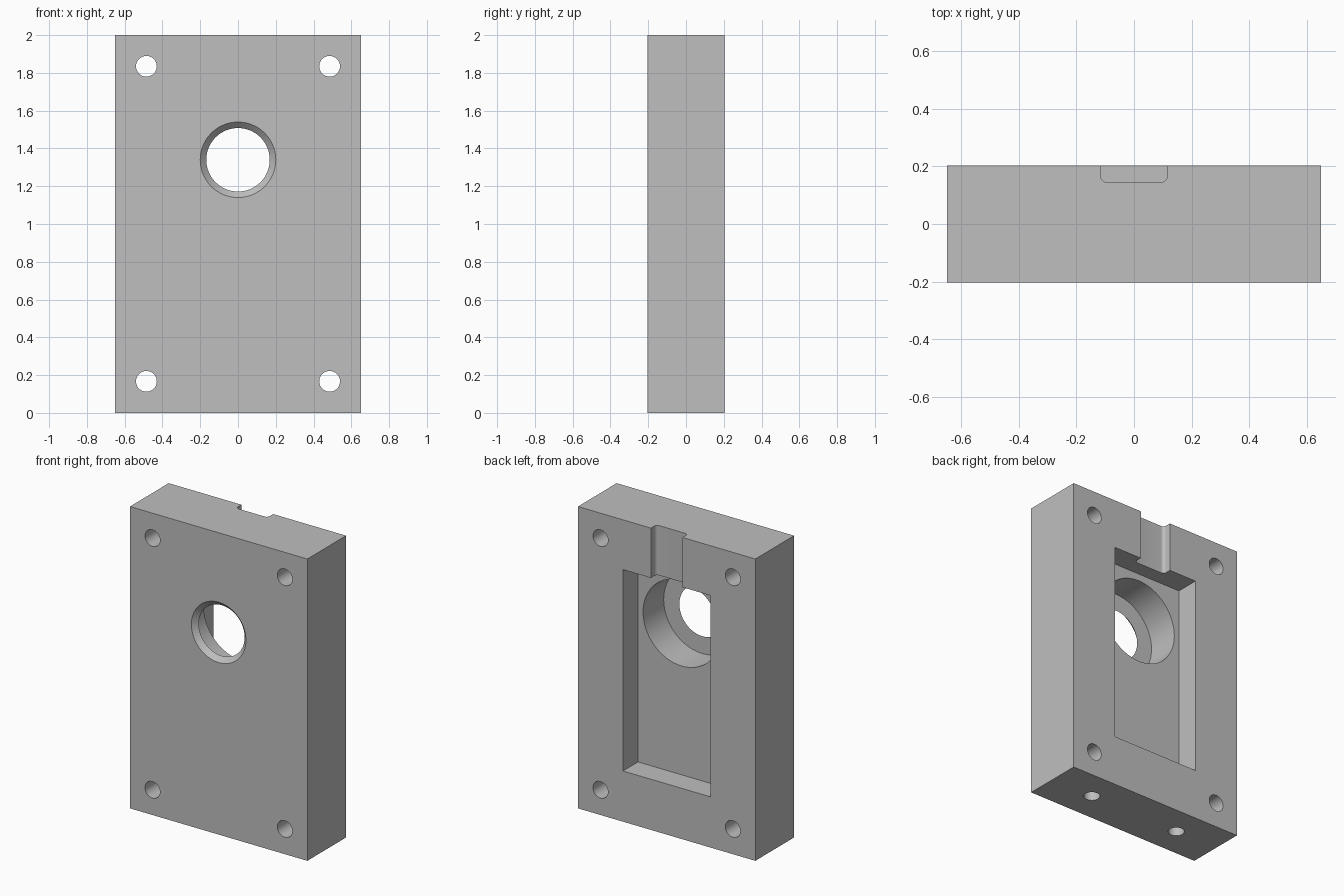
import bpy, bmesh
from math import pi, sin, cos
from mathutils import Matrix

W, D, H = 1.3, 0.405, 2.0
BACK, FRONT = D / 2, -D / 2
POCKET_FLOOR = BACK - 0.157
BORE_Z = 1.34

cube = bpy.data.objects.get("Cube")
if cube:
    bpy.data.objects.remove(cube, do_unlink=True)

grey = bpy.data.materials.new("plain grey")
grey.use_nodes = True
colour = (0.52, 0.52, 0.52, 1)
grey.diffuse_color = colour
grey.node_tree.nodes["Principled BSDF"].inputs["Base Color"].default_value = colour


def add_object(name, bm):
    bmesh.ops.recalc_face_normals(bm, faces=bm.faces)
    mesh = bpy.data.meshes.new(name)
    bm.to_mesh(mesh)
    bm.free()
    mesh.materials.append(grey)
    obj = bpy.data.objects.new(name, mesh)
    bpy.context.collection.objects.link(obj)
    return obj


def box(name, x0, x1, y0, y1, z0, z1):
    bm = bmesh.new()
    centre = Matrix.Translation(((x0 + x1) / 2, (y0 + y1) / 2, (z0 + z1) / 2))
    size = Matrix.Diagonal((x1 - x0, y1 - y0, z1 - z0, 1))
    bmesh.ops.create_cube(bm, size=1, matrix=centre @ size)
    return add_object(name, bm)


def round_cutter(name, centre, length, r_low, r_high, along_y=True, segments=64):
    """Cylinder or cone; r_low is the radius at the lower end of its axis."""
    bm = bmesh.new()
    turn = Matrix.Rotation(-pi / 2, 4, 'X') if along_y else Matrix.Identity(4)
    bmesh.ops.create_cone(bm, cap_ends=True, segments=segments, radius1=r_low,
                          radius2=r_high, depth=length,
                          matrix=Matrix.Translation(centre) @ turn)
    return add_object(name, bm)


def slot_cutter(name, half, floor, fillet, z0, z1):
    """Slot section with a filleted floor, extruded upward."""
    arc = [i * pi / 16 for i in range(9)]
    right = [(half - fillet + fillet * sin(a), floor + fillet - fillet * cos(a)) for a in arc]
    right.append((half, BACK + 0.1))
    section = right + [(-x, y) for x, y in reversed(right)]
    bm = bmesh.new()
    face = bm.faces.new([bm.verts.new((x, y, z0)) for x, y in section])
    top = bmesh.ops.extrude_face_region(bm, geom=[face])["geom"]
    bmesh.ops.translate(bm, vec=(0, 0, z1 - z0),
                        verts=[v for v in top if isinstance(v, bmesh.types.BMVert)])
    return add_object(name, bm)


# Main block
body = box("housing_block", -W / 2, W / 2, FRONT, BACK, 0, H)

# Rear pocket and the cable slot that opens through the top
cutters = [
    box("pocket_cutter", -0.32, 0.32, POCKET_FLOOR, BACK + 0.1, 0.336, 1.67),
    slot_cutter("slot_cutter", 0.116, 0.145, 0.022, 1.6, H + 0.1),
]

# Wide bore behind the front wall, then the tapered front opening
lip = FRONT + 0.032
bore_end = POCKET_FLOOR + 0.06
cutters += [
    round_cutter("bore_cutter", (0, (lip + bore_end) / 2, BORE_Z), bore_end - lip, 0.283, 0.283),
    round_cutter("taper_cutter", (0, lip - 0.016, BORE_Z), 0.064, 0.216, 0.152),
]

# Corner through holes and blind holes in the base
for side in (-1, 1):
    for z in (0.167, 1.835):
        cutters.append(round_cutter("corner_hole_cutter", (side * 0.485, 0, z), 1, 0.055, 0.055,
                                    segments=40))
    cutters.append(round_cutter("base_hole_cutter", (side * 0.336, 0, 0.1), 0.4, 0.05, 0.05,
                                along_y=False, segments=40))

bpy.ops.object.select_all(action='DESELECT')
body.select_set(True)
bpy.context.view_layer.objects.active = body
for cutter in cutters:
    cutter.hide_render = True
    mod = body.modifiers.new(cutter.name, 'BOOLEAN')
    mod.operation = 'DIFFERENCE'
    mod.solver = 'EXACT'
    mod.object = cutter
    bpy.ops.object.modifier_apply(modifier=mod.name)
    bpy.data.objects.remove(cutter, do_unlink=True)

bpy.ops.object.shade_smooth_by_angle(angle=pi / 6)
